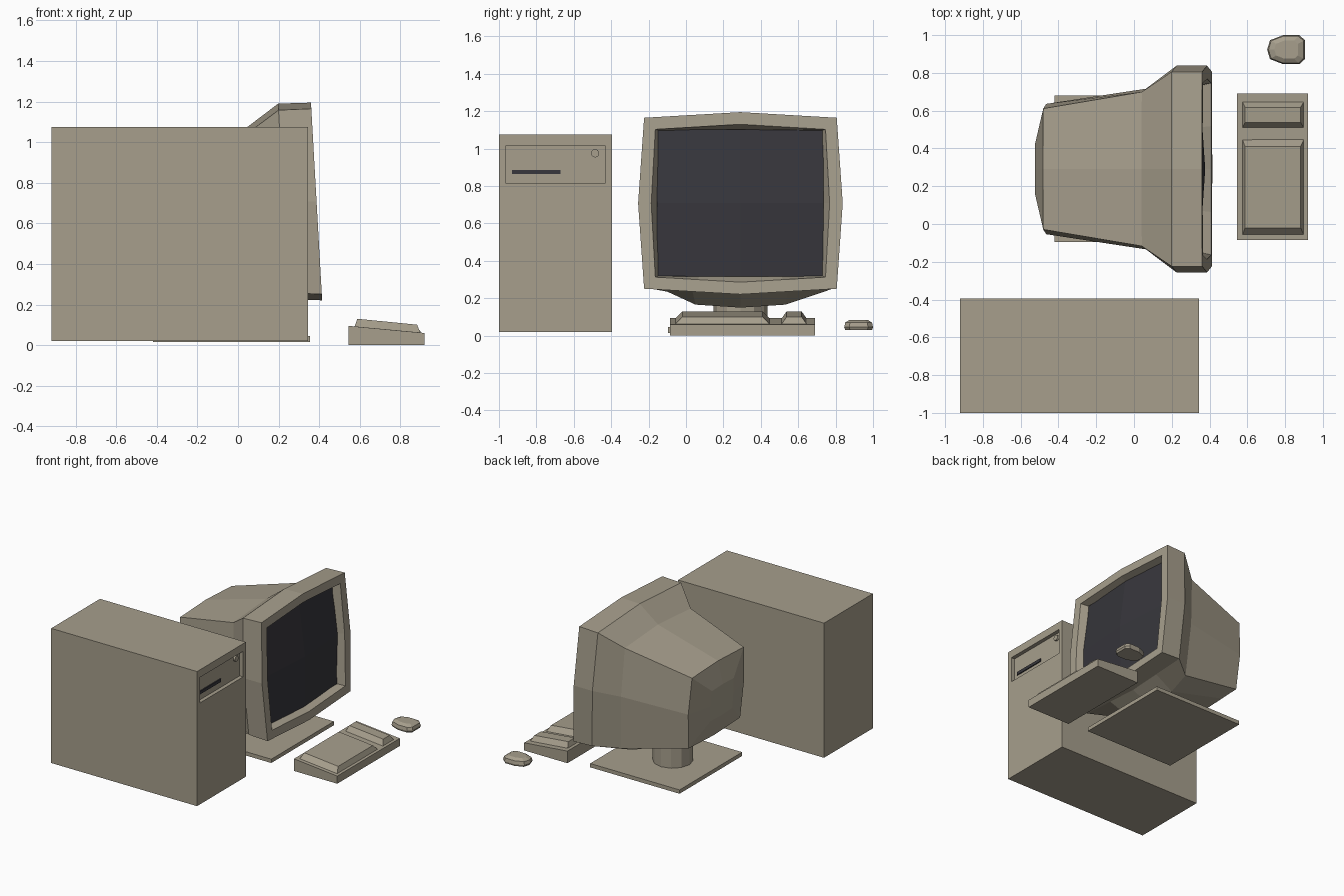
import bpy, bmesh, math
from mathutils import Vector

if "Cube" in bpy.data.objects:
    bpy.data.objects.remove(bpy.data.objects["Cube"])


def material(name, rgb):
    m = bpy.data.materials.new(name)
    m.diffuse_color = (*rgb, 1)
    m.use_nodes = True
    m.node_tree.nodes["Principled BSDF"].inputs["Base Color"].default_value = m.diffuse_color
    return m


BEIGE = material("beige plastic", (0.385, 0.345, 0.265))
DARK = material("dark glass", (0.038, 0.037, 0.045))


def finish(name, bm, mat):
    bmesh.ops.recalc_face_normals(bm, faces=bm.faces[:])
    me = bpy.data.meshes.new(name)
    bm.to_mesh(me)
    bm.free()
    me.materials.append(mat)
    ob = bpy.data.objects.new(name, me)
    bpy.context.collection.objects.link(ob)
    return ob


def loft(name, rings, mat, cap_start=True, cap_end=True):
    """Skin a list of closed rings with equal point counts."""
    bm = bmesh.new()
    vs = [[bm.verts.new(p) for p in r] for r in rings]
    n = len(vs[0])
    for a, b in zip(vs, vs[1:]):
        for i in range(n):
            j = (i + 1) % n
            bm.faces.new((a[i], a[j], b[j], b[i]))
    if cap_start:
        bm.faces.new(vs[0][::-1])
    if cap_end:
        bm.faces.new(vs[-1])
    return finish(name, bm, mat)


def rect(x0, x1, y0, y1, z0, z1):
    """Horizontal rectangle, z0 at the x0 edge and z1 at the x1 edge."""
    return [(x0, y0, z0), (x1, y0, z1), (x1, y1, z1), (x0, y1, z0)]


def box(name, x0, x1, y0, y1, z0, z1, mat):
    return loft(name, [rect(x0, x1, y0, y1, z0, z0), rect(x0, x1, y0, y1, z1, z1)], mat)


def disc(name, loc, r, h, sides, mat, rot=None):
    bm = bmesh.new()
    bmesh.ops.create_cone(bm, cap_ends=True, segments=sides, radius1=r, radius2=r, depth=h)
    ob = finish(name, bm, mat)
    ob.location = loc
    if rot:
        ob.rotation_euler = rot
    return ob


# Tower case with a recessed drive bay on its +x face
RECESS = 0.03
bm = bmesh.new()
lo, hi = Vector((-0.92, -1.0, 0.02)), Vector((0.345, -0.395, 1.075))
bmesh.ops.create_cube(bm, size=1)
for v in bm.verts:
    v.co = Vector([hi[i] if v.co[i] > 0 else lo[i] for i in range(3)])
bm.normal_update()
front = max(bm.faces, key=lambda f: f.normal.x)
bmesh.ops.inset_individual(bm, faces=[front], thickness=0.03)
mid = front.calc_center_median()
for v in front.verts:
    v.co.y = -0.43 if v.co.y > mid.y else -0.965
    v.co.z = 1.015 if v.co.z > mid.z else 0.815
out = bmesh.ops.extrude_discrete_faces(bm, faces=[front])
for v in out["faces"][0].verts:
    v.co.x -= RECESS
finish("tower_case", bm, BEIGE)
bay_x = hi.x - RECESS
box("drive_slot", bay_x - 0.01, bay_x + 0.008, -0.93, -0.67, 0.863, 0.887, DARK)
disc("power_button", (bay_x, -0.486, 0.975), 0.022, 0.03, 16, BEIGE, (0, math.pi / 2, 0))

# Monitor: rings around the x axis, leaning back with height
CY, CZ, LEAN = 0.291, 0.708, 0.0565


def lean(x, y, z):
    return (x - LEAN * (z - CZ), CY + y, z)


def ring(x, half):
    """Mirror a half outline running from top middle to bottom middle."""
    pts = half + [(-y, z) for y, z in half[-2:0:-1]]
    return [lean(x, y, z) for y, z in pts]


def bowed(x, yc, ym, zc, zm, cz=CZ):
    """Rectangle with side middles pushed outwards."""
    return ring(x, [(0, cz + zm), (yc, cz + zc), (ym, cz), (yc, cz - zc),
                    (yc / 2, cz - (zc + zm) / 2), (0, cz - zm)])


belly = [(0, 1.07), (0.408, 1.04), (0.425, 0.66), (0.39, 0.235), (0.24, 0.166), (0, 0.15)]
loft("monitor_housing", [
    bowed(0.325, 0.44, 0.44, 0.39, 0.39),
    bowed(0.387, 0.455, 0.477, 0.395, 0.422),
    bowed(0.387, 0.515, 0.547, 0.457, 0.487),
    bowed(0.225, 0.515, 0.547, 0.450, 0.482),
    ring(0.06, belly),
    bowed(-0.469, 0.32, 0.345, 0.28, 0.295, 0.63),
    bowed(-0.521, 0.135, 0.14, 0.12, 0.125, 0.63),
], BEIGE, cap_start=False)

# Bulging screen
bm = bmesh.new()
bmesh.ops.create_grid(bm, x_segments=2, y_segments=2, size=1)
for v in bm.verts:
    u, w = v.co.x, v.co.y
    v.co = lean(0.377 - 0.03 * abs(u) - 0.028 * abs(w), u * 0.445, CZ + w * 0.393)
for f in bm.faces:
    f.normal_update()
    if f.normal.x < 0:
        f.normal_flip()
screen = bpy.data.meshes.new("screen")
bm.to_mesh(screen)
bm.free()
screen.materials.append(DARK)
bpy.context.collection.objects.link(bpy.data.objects.new("screen", screen))

# Monitor stand
disc("stand_neck", (-0.09, CY, 0.13), 0.145, 0.2, 12, BEIGE)
box("stand_base", -0.42, 0.355, -0.095, 0.68, 0.015, 0.045, BEIGE)

# Keyboard: wedge with two raised key blocks
loft("keyboard_body", [rect(0.545, 0.92, -0.085, 0.69, 0, 0),
                       rect(0.545, 0.92, -0.085, 0.69, 0.095, 0.06)], BEIGE)
for name, y0, y1 in (("main_keys", -0.06, 0.45), ("number_keys", 0.508, 0.648)):
    s = 0.04 if name == "main_keys" else 0.03
    loft(name, [rect(0.573, 0.9, y0, y1, 0.088, 0.058),
                rect(0.588, 0.882, y0 + s, y1 - s, 0.13, 0.101)], BEIGE)

# Mouse: stacked rounded outlines
outline = [(-0.1, 0), (-0.085, 0.05), (-0.015, 0.077), (0.07, 0.077), (0.1, 0.05)]
outline += [(x, -y) for x, y in outline[:0:-1]]
loft("mouse", [[(0.805 + x * s, 0.923 + y * s, z) for x, y in outline]
               for s, z in ((0.93, 0.03), (1, 0.045), (0.93, 0.07), (0.62, 0.085))], BEIGE)
